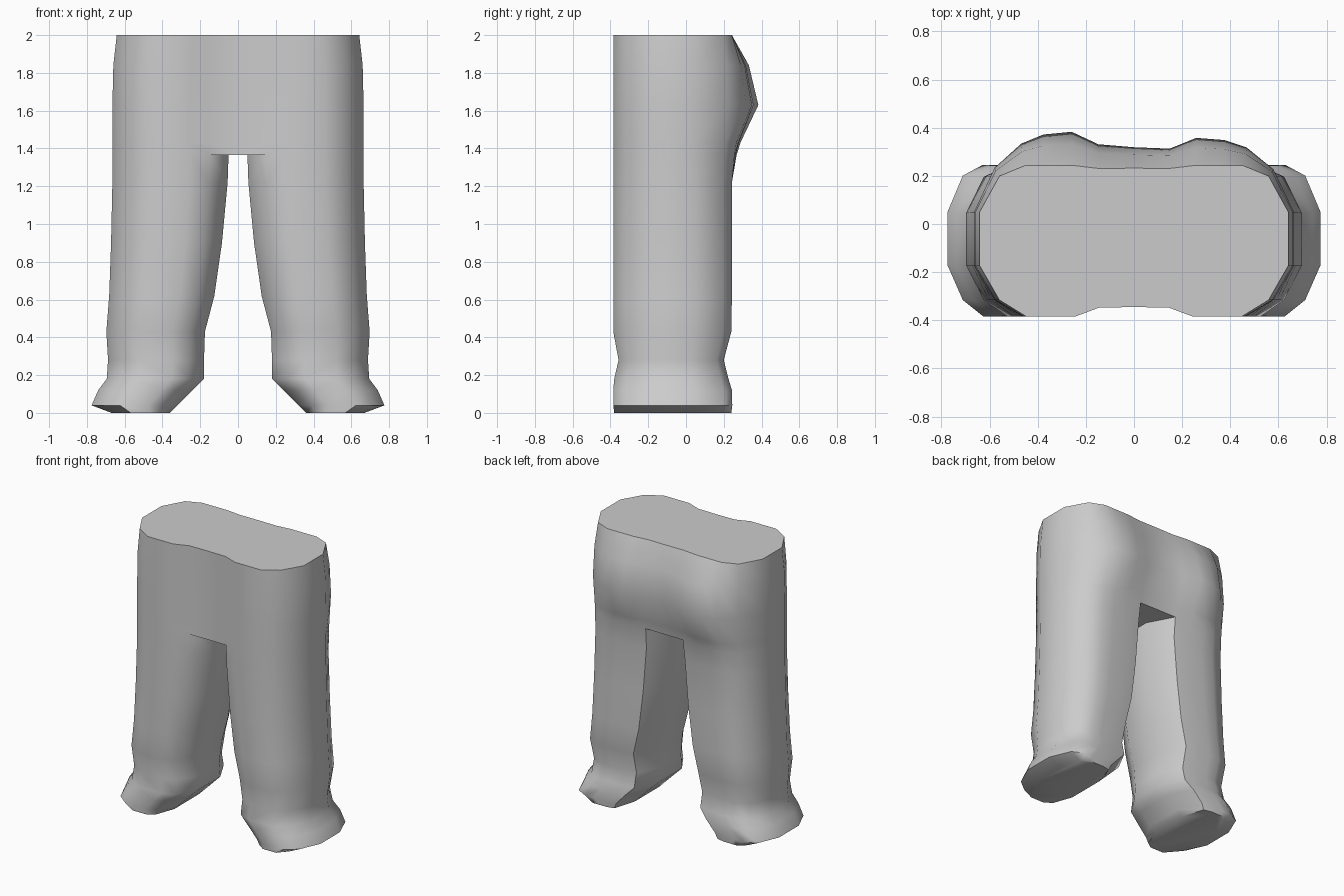
import bpy, bmesh, math

if "Cube" in bpy.data.objects:
    bpy.data.objects.remove(bpy.data.objects["Cube"])

# Leg cross-section (u: inner to outer, v: front to back, w: seat bulge weight)
ARC = [(.16, .06, 0), (.33, 0, 0), (.67, 0, 0), (.86, .11, 0), (1, .34, 0),
       (1, .69, 0), (.86, .93, .25), (.68, 1, .65), (.53, 1, .92),
       (.34, 1, 1), (.16, .98, .72)]
INNER = [(0, .72, 0), (0, .28, 0)]

# Leg stations: z, inner x, outer x, front y, back y, bulge
LEG = [(0, .36, .67, -.38, .24, 0),
       (.04, .32, .775, -.385, .245, 0),
       (.12, .24, .74, -.385, .243, 0),
       (.18, .18, .695, -.38, .225, 0),
       (.28, .18, .688, -.357, .20, 0),
       (.43, .175, .697, -.385, .24, 0),
       (.62, .125, .682, -.385, .243, 0),
       (.90, .085, .672, -.385, .243, 0),
       (1.22, .055, .665, -.385, .243, 0),
       (1.365, .05, .665, -.385, .243, .025)]
# Seat stations above the crotch
SEAT = [(1.43, .05, .665, -.385, .243, .045),
        (1.63, .05, .665, -.385, .243, .14),
        (1.84, .05, .66, -.385, .243, .09),
        (2.0, .05, .642, -.385, .243, 0)]

bm = bmesh.new()


def points(station, shape, s):
    z, xi, xo, yf, yb, b = station
    b *= 1 if s < 0 else .82
    return [bm.verts.new((s * (xi + u * (xo - xi)), yf + v * (yb - yf) + w * b, z))
            for u, v, w in shape]


def bridge(a, b, closed):
    n = len(a)
    for i in range(n if closed else n - 1):
        j = (i + 1) % n
        bm.faces.new((a[i], a[j], b[j], b[i]))


# Shared centre line of the seat, front and back
centre = [(bm.verts.new((0, -.345, st[0])),
           bm.verts.new((0, .232 + .62 * st[5], st[0])))
          for st in [LEG[-1]] + SEAT]

for s in (1, -1):
    # Leg tube with foot
    rings = [points(st, ARC + INNER, s) for st in LEG]
    for a, b in zip(rings, rings[1:]):
        bridge(a, b, True)
    bm.faces.new(rings[0])
    # Crotch underside
    arc = rings[-1][:len(ARC)]
    i_back, i_front = rings[-1][len(ARC):]
    cf, cb = centre[0]
    bm.faces.new((cf, arc[0], i_front, i_back, arc[-1], cb))
    # Half of the seat and waist
    prev = [cf] + arc + [cb]
    for st, (f, k) in zip(SEAT, centre[1:]):
        ring = [f] + points(st, ARC, s) + [k]
        bridge(prev, ring, False)
        prev = ring
    bm.faces.new(prev)

bmesh.ops.recalc_face_normals(bm, faces=bm.faces)
# Merge the two halves of the flat waist cap
bmesh.ops.dissolve_edges(bm, edges=[e for e in bm.edges
                                    if all(v in centre[-1] for v in e.verts)])

mesh = bpy.data.meshes.new("trousers")
bm.to_mesh(mesh)
bm.free()
trousers = bpy.data.objects.new("trousers", mesh)
bpy.context.collection.objects.link(trousers)
bpy.context.view_layer.objects.active = trousers
trousers.select_set(True)
bpy.ops.object.shade_smooth_by_angle(angle=math.radians(50))
